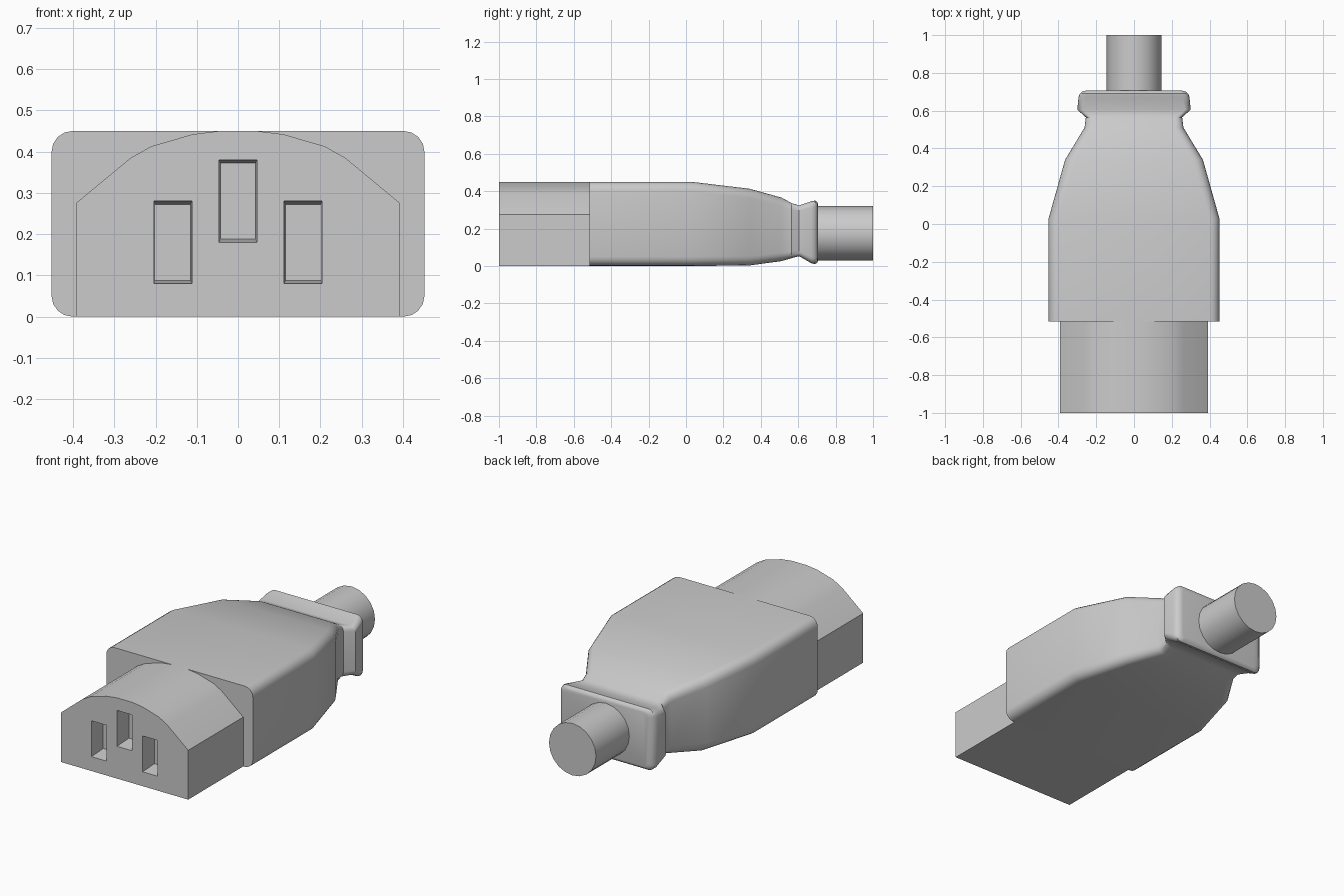
import bpy, bmesh, math

if "Cube" in bpy.data.objects:
    bpy.data.objects.remove(bpy.data.objects["Cube"])


def finish(bm, name, angle=30):
    bmesh.ops.recalc_face_normals(bm, faces=bm.faces[:])
    mesh = bpy.data.meshes.new(name)
    bm.to_mesh(mesh)
    bm.free()
    ob = bpy.data.objects.new(name, mesh)
    bpy.context.collection.objects.link(ob)
    bpy.ops.object.select_all(action='DESELECT')
    ob.select_set(True)
    bpy.context.view_layer.objects.active = ob
    bpy.ops.object.shade_smooth_by_angle(angle=math.radians(angle))
    return ob


def ring(bm, pts, y):
    return [bm.verts.new((x, y, z)) for x, z in pts]


def bridge(bm, a, b):
    n = len(a)
    for i in range(n):
        bm.faces.new((a[i], a[(i + 1) % n], b[(i + 1) % n], b[i]))


def rect(cx, cz, w, h):
    return [(cx + sx * w / 2, cz + sz * h / 2)
            for sx, sz in ((-1, -1), (1, -1), (1, 1), (-1, 1))]


def rounded_rect(hw, z0, z1, r, seg=4):
    pts = []
    for k, (cx, cz) in enumerate(((hw - r, z1 - r), (r - hw, z1 - r),
                                  (r - hw, z0 + r), (hw - r, z0 + r))):
        for i in range(seg + 1):
            a = math.pi / 2 * (k + i / seg)
            pts.append((cx + r * math.cos(a), cz + r * math.sin(a)))
    return pts


# Front plug block: arched profile with three recessed slots
bm = bmesh.new()
half = [(0.393, 0), (0.393, 0.275), (0.26, 0.385), (0.21, 0.413),
        (0.11, 0.442), (0.045, 0.45)]
profile = half + [(-x, z) for x, z in reversed(half)]
outer = ring(bm, profile, -1)
slots = [(-0.158, 0.18), (0, 0.28), (0.158, 0.18)]
rims = [ring(bm, rect(x, z, 0.092, 0.2), -1) for x, z in slots]
edges = []
for loop in [outer] + rims:
    edges += [bm.edges.new((loop[i], loop[(i + 1) % len(loop)]))
              for i in range(len(loop))]
bmesh.ops.triangle_fill(bm, use_beauty=True, edges=edges)
bridge(bm, outer, ring(bm, profile, -0.51))
for (x, z), rim in zip(slots, rims):
    floor = ring(bm, rect(x, z, 0.086, 0.184), -0.9)
    bridge(bm, rim, floor)
    bm.faces.new(floor)
finish(bm, "plug_front")

# Body shell and strain-relief collar: lofted rounded rectangles
# (y, half width, bottom, top, corner radius)
sections = [
    (-0.515, 0.452, 0.0, 0.45, 0.05),
    (0.03, 0.452, 0.0, 0.45, 0.05),
    (0.34, 0.365, 0.003, 0.413, 0.05),
    (0.51, 0.262, 0.026, 0.366, 0.045),
    (0.565, 0.255, 0.042, 0.336, 0.035),
    (0.605, 0.300, 0.052, 0.324, 0.03),
    (0.67, 0.294, 0.015, 0.346, 0.035),
    (0.69, 0.287, 0.010, 0.350, 0.035),
    (0.702, 0.272, 0.018, 0.342, 0.03),
    (0.706, 0.255, 0.030, 0.330, 0.025),
]
bm = bmesh.new()
rings = [ring(bm, rounded_rect(*s[1:]), s[0]) for s in sections]
for a, b in zip(rings, rings[1:]):
    bridge(bm, a, b)
bm.faces.new(rings[0])
bm.faces.new(rings[-1])
finish(bm, "body_shell", 40)

# Cable stub
bm = bmesh.new()
circle = [(0.145 * math.cos(2 * math.pi * i / 20),
           0.175 + 0.145 * math.sin(2 * math.pi * i / 20)) for i in range(20)]
a, b = ring(bm, circle, 0.70), ring(bm, circle, 1)
bridge(bm, a, b)
bm.faces.new(a)
bm.faces.new(b)
finish(bm, "cable")
